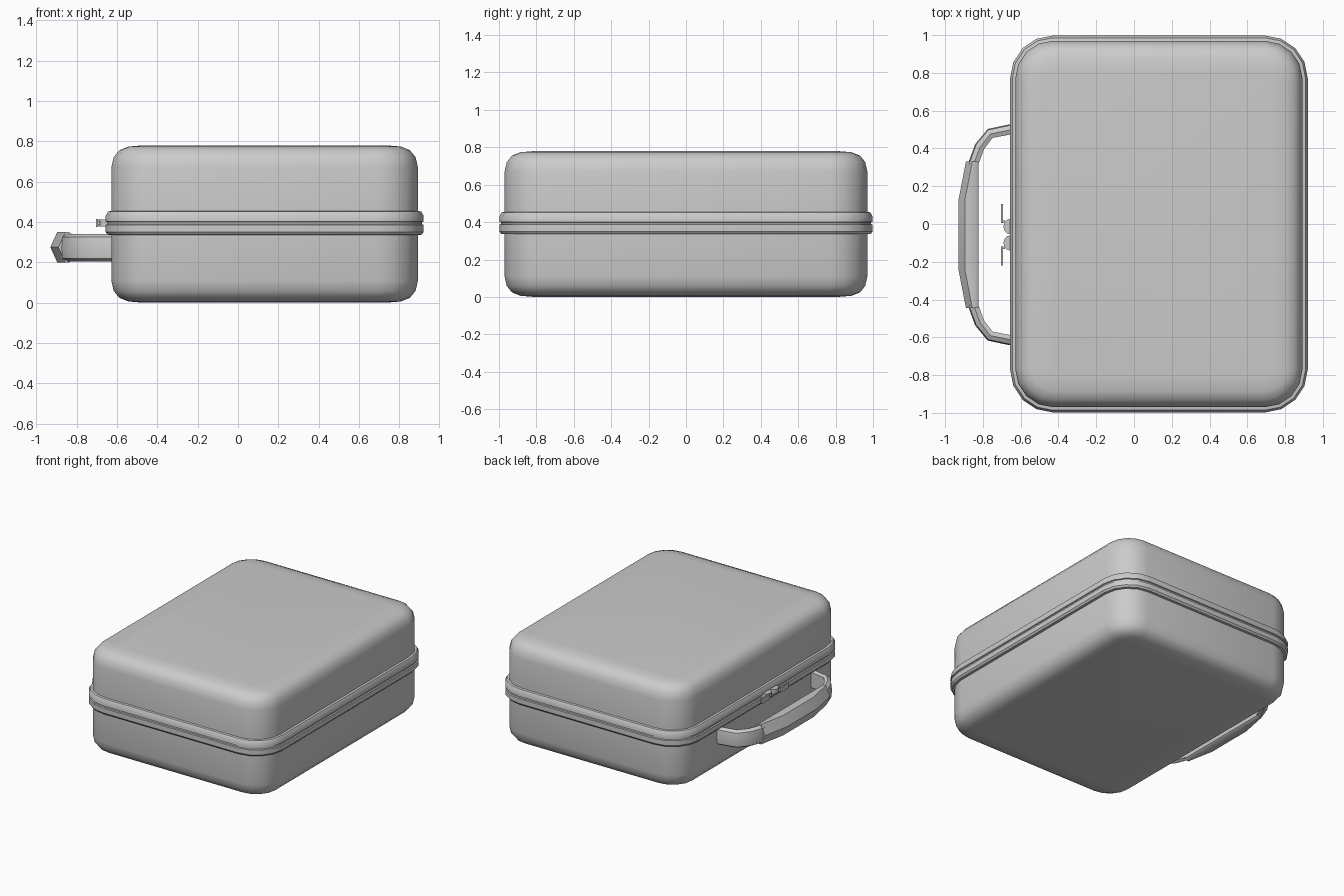
import bpy, bmesh, math
from mathutils import Vector

if "Cube" in bpy.data.objects:
    bpy.data.objects.remove(bpy.data.objects["Cube"])

CX = 0.132          # plan centre of the case body
HX, HY = 0.76, 0.97  # half sizes of the case body
HANDLE_Y = -0.057


def finish(name, rings, cap_start=True, cap_end=True, angle=40, loop=False):
    """Skin a list of closed rings into one mesh object."""
    bm = bmesh.new()
    vs = [[bm.verts.new(p) for p in r] for r in rings]
    n = len(vs[0])
    pairs = list(zip(vs, vs[1:])) + ([(vs[-1], vs[0])] if loop else [])
    for a, b in pairs:
        for i in range(n):
            j = (i + 1) % n
            bm.faces.new((a[i], a[j], b[j], b[i]))
    if cap_start and not loop:
        bm.faces.new(vs[0][::-1])
    if cap_end and not loop:
        bm.faces.new(vs[-1])
    bmesh.ops.recalc_face_normals(bm, faces=bm.faces)
    me = bpy.data.meshes.new(name)
    bm.to_mesh(me)
    bm.free()
    ob = bpy.data.objects.new(name, me)
    bpy.context.collection.objects.link(ob)
    bpy.ops.object.select_all(action='DESELECT')
    ob.select_set(True)
    bpy.context.view_layer.objects.active = ob
    bpy.ops.object.shade_smooth_by_angle(angle=math.radians(angle))
    return ob


def plan_ring(grow, z, radius=0.2, seg=4):
    """Rounded rectangle in plan, grown outward from the body size."""
    r = max(radius + grow, 0.04)
    hx, hy = HX + grow - r, HY + grow - r
    pts = []
    for k, (sx, sy) in enumerate([(1, 1), (-1, 1), (-1, -1), (1, -1)]):
        for i in range(seg + 1):
            a = math.pi / 2 * (k + i / seg)
            pts.append((CX + sx * hx + r * math.cos(a), sy * hy + r * math.sin(a), z))
    return pts


# Lower and upper shells with rounded edges
edge = [(-0.16, 0.0), (-0.085, 0.006), (-0.04, 0.024), (-0.012, 0.058), (0, 0.11)]
finish("lower_shell", [plan_ring(g, z) for g, z in edge + [(0, 0.345)]], cap_end=False)
finish("upper_shell", [plan_ring(g, 0.78 - z) for g, z in edge + [(0, 0.335)]], cap_end=False)

# Two rim bands with the recessed zip between them
lower = [(-0.005, 0.335), (0.018, 0.337), (0.028, 0.35), (0.028, 0.386), (0.018, 0.39)]
upper = [(0.018, 0.398), (0.028, 0.402), (0.028, 0.43), (0.016, 0.452), (-0.005, 0.455)]
finish("lower_rim", [plan_ring(g, z) for g, z in lower], False, False, 30)
finish("upper_rim", [plan_ring(g, z) for g, z in upper], False, False, 30)
finish("zip_tape", [plan_ring(0.02, 0.388), plan_ring(0.02, 0.4)], False, False)

# Handle strap: ribbon swept along half a path, mirrored through the handle centre
half = [(-0.60, 0.563), (-0.655, 0.555), (-0.76, 0.534), (-0.815, 0.465),
        (-0.848, 0.375), (-0.858, 0.2)]
path = [Vector((x, y)) for x, y in half]
path += [Vector((p.x, -p.y)) for p in reversed(path)]
section = [(-0.024, 0.215), (-0.024, 0.33), (0.0, 0.34), (0.024, 0.325),
           (0.03, 0.272), (0.024, 0.22), (0.0, 0.205)]
rings = []
for i, p in enumerate(path):
    t = (path[min(i + 1, len(path) - 1)] - path[max(i - 1, 0)]).normalized()
    out = Vector((t.y, -t.x))
    rings.append([(p.x + out.x * o, p.y + out.y * o + HANDLE_Y, z) for o, z in section])
finish("handle_strap", rings)

# Padded grip: pointed section, bulging outward in the middle
rings = []
for y, outer in [(0.387, -0.89), (0.18, -0.93), (-0.18, -0.93), (-0.387, -0.89)]:
    inner, shoulder = -0.824, outer + 0.034
    rings.append([(x, y + HANDLE_Y, z) for x, z in
                  [(inner, 0.21), (inner, 0.34), (inner - 0.012, 0.35), (shoulder, 0.35),
                   (outer, 0.275), (shoulder, 0.2), (inner - 0.012, 0.2)]])
finish("handle_grip", rings)


def box(name, c, s):
    rings = [[(c[0] + sx * s[0] / 2, c[1] + sy * s[1] / 2, c[2] + sz * s[2] / 2)
              for sx, sy in [(-1, -1), (1, -1), (1, 1), (-1, 1)]] for sz in (-1, 1)]
    return finish(name, rings)


# Pair of zip sliders with pull tabs
for side, s in (("left", 1), ("right", -1)):
    y = HANDLE_Y + s * 0.043
    disc = [[(-0.655 + 0.036 * math.cos(a * math.pi / 6), y + 0.041 * math.sin(a * math.pi / 6), z)
             for a in range(12)] for z in (0.378, 0.412)]
    finish("zip_slider_" + side, disc)
    box("zip_pull_" + side, (-0.699, y + s * 0.07, 0.395), (0.01, 0.1, 0.038))
    box("zip_link_" + side, (-0.692, y + s * 0.025, 0.395), (0.018, 0.014, 0.02))
